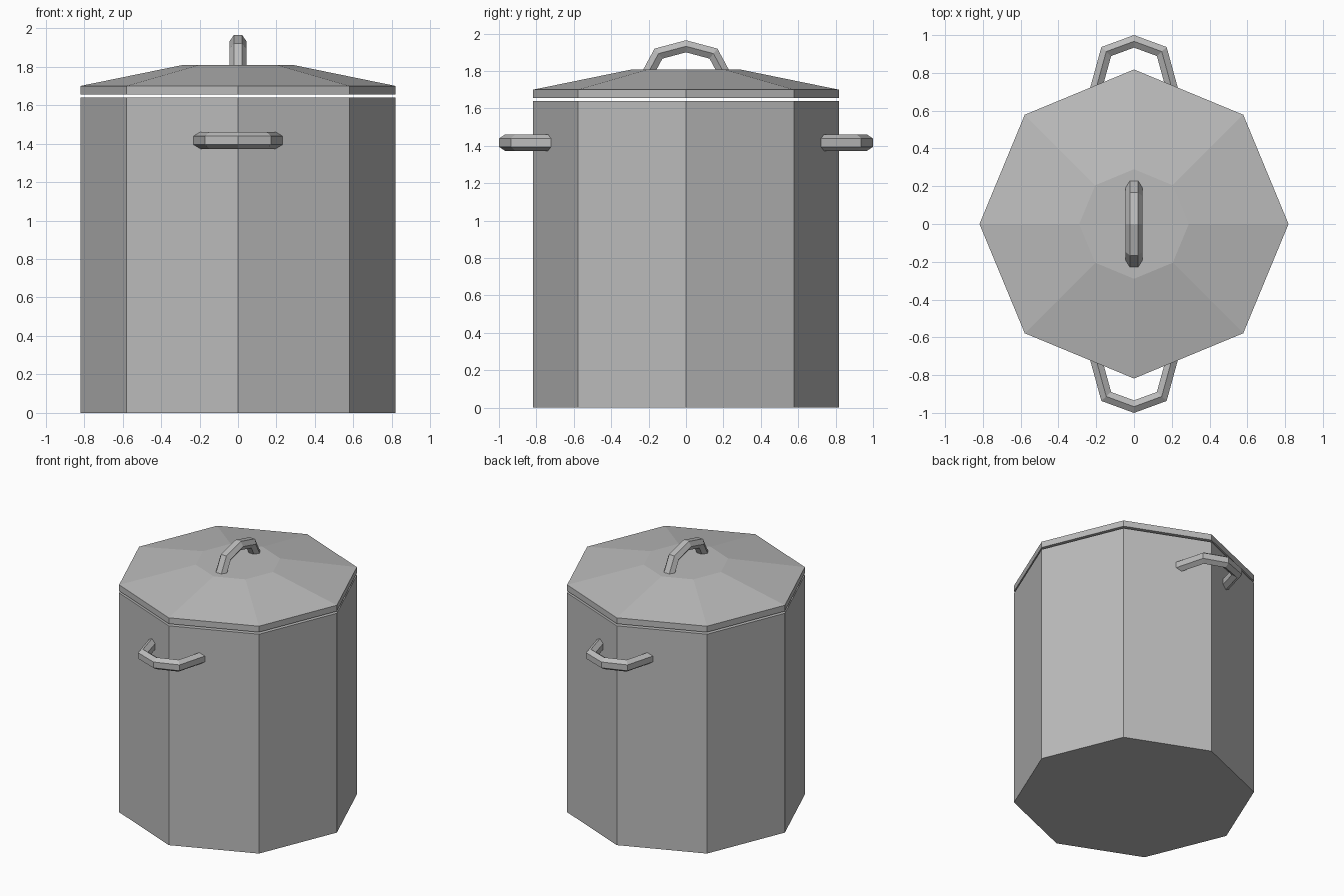
import bpy, bmesh, math
from mathutils import Vector

if "Cube" in bpy.data.objects:
    bpy.data.objects.remove(bpy.data.objects["Cube"], do_unlink=True)

SIDES = 8
RADIUS = 0.818

steel = bpy.data.materials.new("brushed_steel")
steel.use_nodes = True
colour = (0.5, 0.5, 0.5, 1)
steel.diffuse_color = colour
steel.node_tree.nodes["Principled BSDF"].inputs["Base Color"].default_value = colour


def loft(name, rings):
    """Skin a list of equal rings of points and cap both ends."""
    bm = bmesh.new()
    loops = [[bm.verts.new(p) for p in ring] for ring in rings]
    for a, b in zip(loops, loops[1:]):
        for i in range(len(a)):
            j = (i + 1) % len(a)
            bm.faces.new((a[i], a[j], b[j], b[i]))
    bm.faces.new(loops[0])
    bm.faces.new(loops[-1])
    bmesh.ops.recalc_face_normals(bm, faces=bm.faces)
    mesh = bpy.data.meshes.new(name)
    bm.to_mesh(mesh)
    bm.free()
    mesh.materials.append(steel)
    obj = bpy.data.objects.new(name, mesh)
    bpy.context.collection.objects.link(obj)


def octagon(r, z):
    angles = [math.tau * i / SIDES for i in range(SIDES)]
    return [(r * math.cos(a), r * math.sin(a), z) for a in angles]


def handle(name, half_path, place):
    """Six-sided bar along a mirrored path of (across, out) points."""
    path = [Vector((-u, v)) for u, v in half_path]
    path += [Vector(p) for p in reversed(half_path[:-1])]
    rings = []
    for i, p in enumerate(path):
        before = (p - path[i - 1]).normalized() if i else None
        after = (path[i + 1] - p).normalized() if i < len(path) - 1 else None
        if before and after:
            # mitred bend
            tangent = (before + after).normalized()
            normal = Vector((-tangent.y, tangent.x)) / tangent.dot(before)
        else:
            # ends are cut flat against the pot or lid
            d = before or after
            normal = Vector((-1 if after else 1, 0)) / abs(d.y)
        ring = []
        for k in range(6):
            a = math.tau * k / 6
            q = p + normal * 0.036 * math.sin(a)
            ring.append(place(q.x, q.y, 0.044 * math.cos(a)))
        rings.append(ring)
    loft(name, rings)


# Pot body
loft("pot_body", [octagon(RADIUS, 0), octagon(RADIUS, 1.64)])

# Lid with a straight rim and a sloping top
loft("lid", [octagon(RADIUS, 1.655), octagon(RADIUS, 1.7), octagon(0.29, 1.808)])

# Handles on the front and back of the pot
side_path = [(0.2, 0.72), (0.147, 0.913), (0, 0.967)]
for name, s in (("front_handle", -1), ("back_handle", 1)):
    handle(name, side_path, lambda u, v, w, s=s: (u, s * v, 1.417 + w))

# Lid handle, running front to back
lid_path = [(0.2, 1.795), (0.147, 1.893), (0, 1.932)]
handle("lid_handle", lid_path, lambda u, v, w: (w, u, v))
